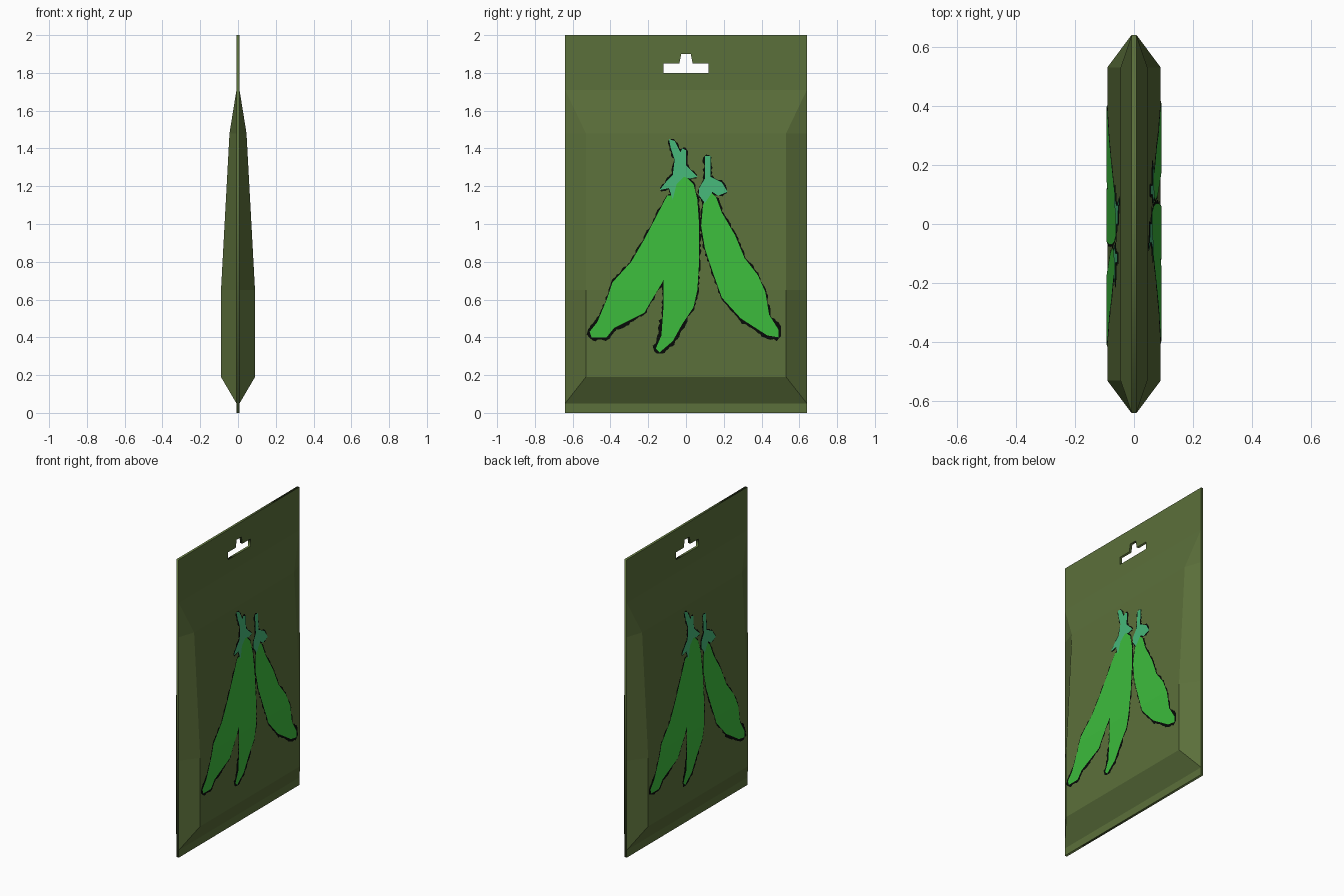
import bpy, bmesh, math, random
from mathutils import Vector

random.seed(4)
cube = bpy.data.objects.get("Cube")
if cube:
    bpy.data.objects.remove(cube, do_unlink=True)


def material(name, rgb):
    m = bpy.data.materials.new(name)
    m.use_nodes = True
    m.diffuse_color = (*rgb, 1)
    bsdf = next(n for n in m.node_tree.nodes if n.type == 'BSDF_PRINCIPLED')
    bsdf.inputs["Base Color"].default_value = (*rgb, 1)
    return m


OLIVE = material("olive_foil", (0.105, 0.16, 0.043))
GREEN = material("pod_green", (0.045, 0.50, 0.045))
TEAL = material("stem_teal", (0.06, 0.47, 0.19))
BLACK = material("ink_black", (0.002, 0.003, 0.002))

HALF, SHEET = 0.64, 0.008          # half width of the packet, half sheet thickness
INNER, BULGE = 0.53, 0.09          # half width of the raised panel, its height
FOLD, SHOULDER = 0.65, 1.48        # heights where the raised panel bends


def finish(name, bm, mat):
    mesh = bpy.data.meshes.new(name)
    bm.to_mesh(mesh)
    bm.free()
    mesh.materials.append(mat)
    obj = bpy.data.objects.new(name, mesh)
    bpy.context.collection.objects.link(obj)
    return obj


def panel_height(z):
    """Distance of the raised panel from the middle plane."""
    if z <= FOLD:
        return BULGE
    return BULGE - 0.045 * (z - FOLD) / (SHOULDER - FOLD)


# Flat sealed sheet with the hanging slot
def add_sheet():
    outer = [(-HALF, 0), (HALF, 0), (HALF, 2), (-HALF, 2)]
    half_slot = [(0.12, 1.80), (0.12, 1.85), (0.035, 1.85), (0.025, 1.90)]
    slot = half_slot + [(-y, z) for y, z in reversed(half_slot)]
    curve = bpy.data.curves.new("sealed_sheet", 'CURVE')
    curve.dimensions = '2D'
    curve.fill_mode = 'BOTH'
    curve.extrude = SHEET
    for loop in (outer, slot):
        spline = curve.splines.new('POLY')
        spline.points.add(len(loop) - 1)
        for point, (y, z) in zip(spline.points, loop):
            point.co = (y, z, 0, 1)
        spline.use_cyclic_u = True
    curve.materials.append(OLIVE)
    obj = bpy.data.objects.new("sealed_sheet", curve)
    obj.rotation_euler = (math.pi / 2, 0, math.pi / 2)
    bpy.context.collection.objects.link(obj)
    bpy.ops.object.select_all(action='DESELECT')
    obj.select_set(True)
    bpy.context.view_layer.objects.active = obj
    bpy.ops.object.convert(target='MESH')


# Bulging pouch wall: a raised panel framed by sloping borders
def add_pouch(name, s):
    bm = bmesh.new()

    def vert(x, y, z):
        return bm.verts.new((s * x, s * y, z))

    panel = [(vert(panel_height(z), -INNER, z), vert(panel_height(z), INNER, z))
             for z in (0.19, FOLD, SHOULDER)]
    rim = [(vert(SHEET, -HALF, z), vert(SHEET, HALF, z))
           for z in (0.05, FOLD, SHOULDER, 1.71)]
    for (a, b), (c, d) in zip(panel, panel[1:]):
        bm.faces.new((a, b, d, c))
    for i in range(2):
        bm.faces.new((rim[i][0], panel[i][0], panel[i + 1][0], rim[i + 1][0]))
        bm.faces.new((panel[i][1], rim[i][1], rim[i + 1][1], panel[i + 1][1]))
    bm.faces.new((rim[0][0], rim[0][1], panel[0][1], panel[0][0]))
    bm.faces.new((panel[2][0], panel[2][1], rim[3][1], rim[3][0]))
    bm.faces.new((rim[2][0], panel[2][0], rim[3][0]))
    bm.faces.new((panel[2][1], rim[2][1], rim[3][1]))
    finish(name, bm, OLIVE)


# Printed shape that follows the folded panel
def add_print(name, outline, mat, lift, s):
    bm = bmesh.new()
    face = bm.faces.new([bm.verts.new((0, p.x, p.y)) for p in outline])
    face.normal_update()
    if face.normal.x < 0:
        face.normal_flip()
    bmesh.ops.triangulate(bm, faces=[face])
    geom = bm.verts[:] + bm.edges[:] + bm.faces[:]
    bmesh.ops.bisect_plane(bm, geom=geom, plane_co=(0, 0, FOLD), plane_no=(0, 0, 1))
    for v in bm.verts:
        v.co = (s * (panel_height(v.co.z) + lift), s * v.co.y, v.co.z)
    finish(name, bm, mat)


# Ragged ink border, heavier around the pod tips
def ragged(outline):
    pairs = list(zip(outline, outline[1:] + outline[:1]))
    turn = 1 if sum(a.cross(b) for a, b in pairs) > 0 else -1
    border = []
    for a, b in pairs:
        d = (b - a).normalized()
        out = Vector((d.y, -d.x)) * turn
        steps = max(2, round((b - a).length / 0.014))
        for i in range(steps):
            p = a.lerp(b, (i + 0.5) / steps)
            low = 0.011 if p.y < 0.5 else 0.001
            border.append(p + out * random.uniform(low, low + 0.011))
    return border


# Outlines in hundredths: sideways, up
PODS = {
    "long_pod": [(-10, 115), (-22, 92), (-29, 80), (-39, 69), (-42, 60), (-47, 48),
                 (-51, 43), (-50, 40), (-42, 40), (-38, 45), (-22, 53), (-18, 60),
                 (-12, 70), (-5, 85), (-5, 115)],
    "middle_pod": [(-1, 126), (4, 121), (6, 113), (7, 99), (7, 81), (6, 65), (4, 56),
                   (-2, 47), (-7, 38), (-14, 32), (-16, 34), (-13, 41), (-12, 55),
                   (-12, 68), (-10, 84), (-8, 100), (-9, 113), (-5, 122)],
    "short_pod": [(12, 118), (16, 114), (19, 106), (26, 94), (31, 82), (38, 73),
                  (42, 64), (44, 52), (49, 44), (49, 40), (43, 41), (29, 50),
                  (19, 61), (14, 75), (10, 87), (8, 99), (9, 110)],
}
STEMS = {
    "middle_stem": [(-9, 145), (-6, 144), (-3, 138), (-2, 140), (0, 139), (0, 131),
                    (3, 128), (6, 125), (2, 124), (-1, 125), (-5, 121), (-7, 113),
                    (-9, 119), (-14, 118), (-10, 123), (-7, 126), (-6, 134), (-8, 140)],
    "short_stem": [(10, 136), (13, 136), (13, 125), (19, 122), (22, 117), (17, 115),
                   (14, 117), (10, 111), (7, 115), (7, 119), (10, 124)],
}

add_sheet()
for label, s in (("left", 1), ("right", -1)):
    add_pouch(label + "_pouch_wall", s)
    for group, mat, lift in ((PODS, GREEN, 0.003), (STEMS, TEAL, 0.0045)):
        for part, points in group.items():
            outline = [Vector(p) * 0.01 for p in points]
            add_print(f"{label}_{part}_ink", ragged(outline), BLACK, 0.0015, s)
            add_print(f"{label}_{part}", outline, mat, lift, s)
